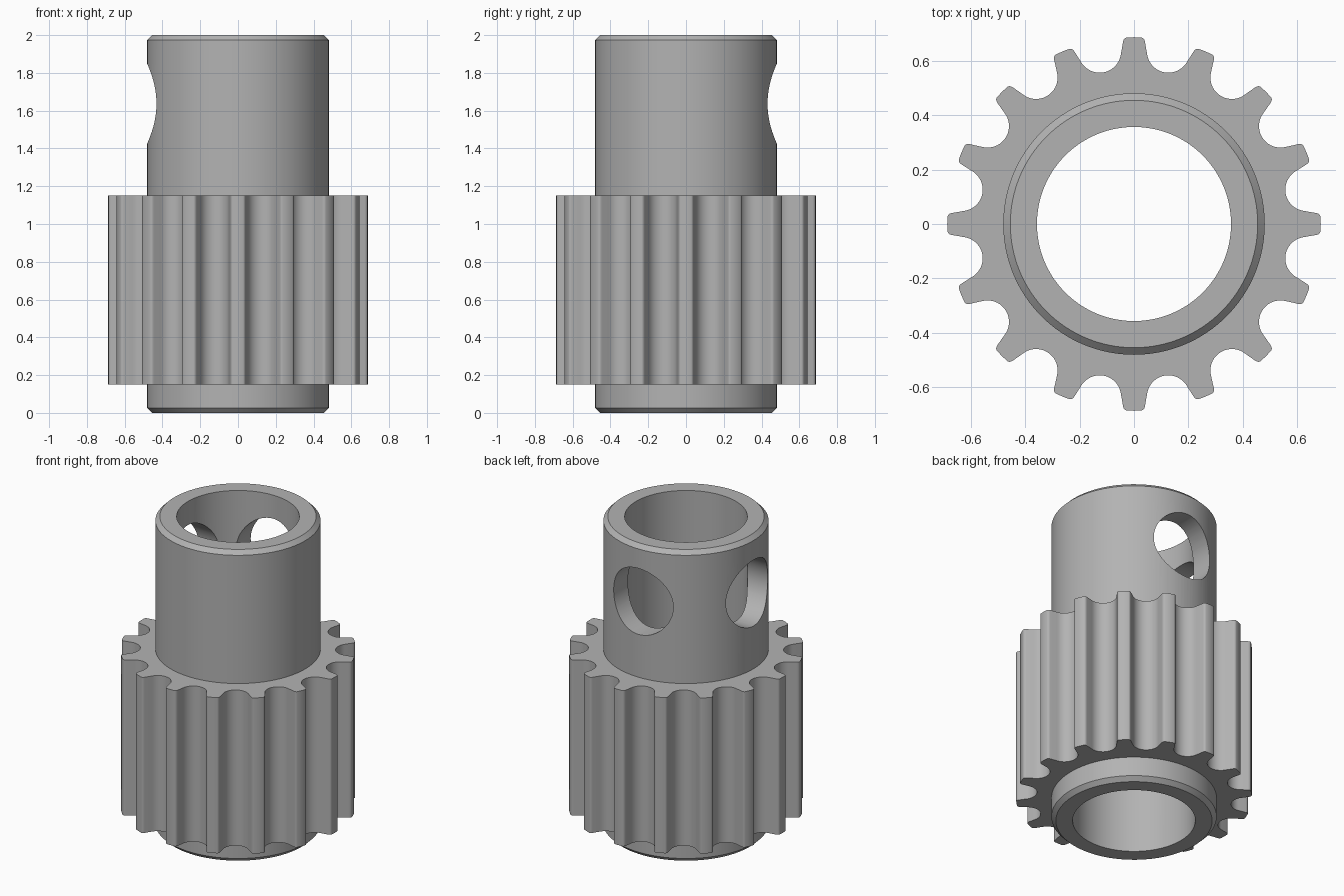
import bpy, bmesh
from math import sin, cos, pi, radians
from mathutils import Matrix, Vector

cube = bpy.data.objects.get("Cube")
if cube:
    bpy.data.objects.remove(cube, do_unlink=True)

TEETH = 16
BORE_R, SHAFT_R, CHAMFER, HEIGHT = 0.357, 0.481, 0.026, 2.0
GEAR_BOTTOM, GEAR_TOP, TIP_R = 0.15, 1.15, 0.687
GULLET_C, GULLET_R = 0.648, 0.079
HOLE_Z, HOLE_R = 1.637, 0.212

steel = bpy.data.materials.new("plain grey steel")
steel.use_nodes = True
GREY = (0.45, 0.45, 0.45, 1)
steel.diffuse_color = GREY
steel.node_tree.nodes["Principled BSDF"].inputs["Base Color"].default_value = GREY


def make_object(name, bm):
    bmesh.ops.recalc_face_normals(bm, faces=bm.faces)
    mesh = bpy.data.meshes.new(name)
    bm.to_mesh(mesh)
    bm.free()
    mesh.materials.append(steel)
    obj = bpy.data.objects.new(name, mesh)
    bpy.context.collection.objects.link(obj)
    return obj


def cylinder(name, radius, depth, matrix, sides=96):
    bm = bmesh.new()
    bmesh.ops.create_cone(bm, cap_ends=True, segments=sides, radius1=radius,
                          radius2=radius, depth=depth, matrix=matrix)
    return make_object(name, bm)


def activate(obj):
    bpy.ops.object.select_all(action='DESELECT')
    obj.select_set(True)
    bpy.context.view_layer.objects.active = obj


def cut(obj, cutter):
    cutter.hide_render = True
    mod = obj.modifiers.new("cut", 'BOOLEAN')
    mod.operation, mod.solver, mod.object = 'DIFFERENCE', 'EXACT', cutter
    activate(obj)
    bpy.ops.object.modifier_apply(modifier=mod.name)
    bpy.data.objects.remove(cutter, do_unlink=True)


def smooth(obj):
    activate(obj)
    bpy.ops.object.shade_smooth_by_angle(angle=radians(30))


# Hollow shaft: chamfered tube section turned around the z axis
bm = bmesh.new()
section = [(BORE_R, 0), (SHAFT_R - CHAMFER, 0), (SHAFT_R, CHAMFER),
           (SHAFT_R, HEIGHT - CHAMFER), (SHAFT_R - CHAMFER, HEIGHT), (BORE_R, HEIGHT)]
verts = [bm.verts.new((r, 0, z)) for r, z in section]
edges = [bm.edges.new((v, verts[i - 1])) for i, v in enumerate(verts)]
bmesh.ops.spin(bm, geom=verts + edges, cent=(0, 0, 0), axis=(0, 0, 1),
               angle=2 * pi, steps=128, use_duplicate=False)
bmesh.ops.remove_doubles(bm, verts=bm.verts, dist=1e-4)
shaft = make_object("hollow_shaft", bm)

# Two round holes through the back wall and the right-hand wall
for name, direction in (("back_hole", Vector((0, 1, 0))), ("side_hole", Vector((-1, 0, 0)))):
    turn = direction.to_track_quat('Z', 'Y').to_matrix().to_4x4()
    place = Matrix.Translation(direction * 0.4 + Vector((0, 0, HOLE_Z)))
    cut(shaft, cylinder(name, HOLE_R, 0.6, place @ turn, 64))
smooth(shaft)

# Pinion: half a pitch is drawn, mirrored about the tooth and repeated
pitch = 2 * pi / TEETH
cx, cy = GULLET_C * cos(pitch / 2), GULLET_C * sin(pitch / 2)
half = [(TIP_R, 0.0), (TIP_R - 0.001, 0.028), (TIP_R - 0.004, 0.034), (TIP_R - 0.010, 0.0385),
        (TIP_R - 0.018, 0.0405)]
STEPS = 10
start, end = radians(-98), pitch / 2 - pi
for i in range(STEPS + 1):
    a = start + (end - start) * i / STEPS
    half.append((cx + GULLET_R * cos(a), cy + GULLET_R * sin(a)))
tooth = [(x, -y) for x, y in reversed(half[1:-1])] + half

bm = bmesh.new()
outline = []
for n in range(TEETH):
    spin = Matrix.Rotation(n * pitch, 3, 'Z')
    outline += [bm.verts.new(spin @ Vector((x, y, GEAR_BOTTOM))) for x, y in tooth]
base = bm.faces.new(outline)
raised = bmesh.ops.extrude_face_region(bm, geom=[base], use_keep_orig=True)["geom"]
bmesh.ops.translate(bm, verts=[v for v in raised if isinstance(v, bmesh.types.BMVert)],
                    vec=(0, 0, GEAR_TOP - GEAR_BOTTOM))
pinion = make_object("pinion_teeth", bm)

# Open the pinion's centre so the shaft passes through it
cut(pinion, cylinder("pinion_bore", SHAFT_R - 0.02, 3, Matrix.Translation((0, 0, 1)), 128))
smooth(pinion)
